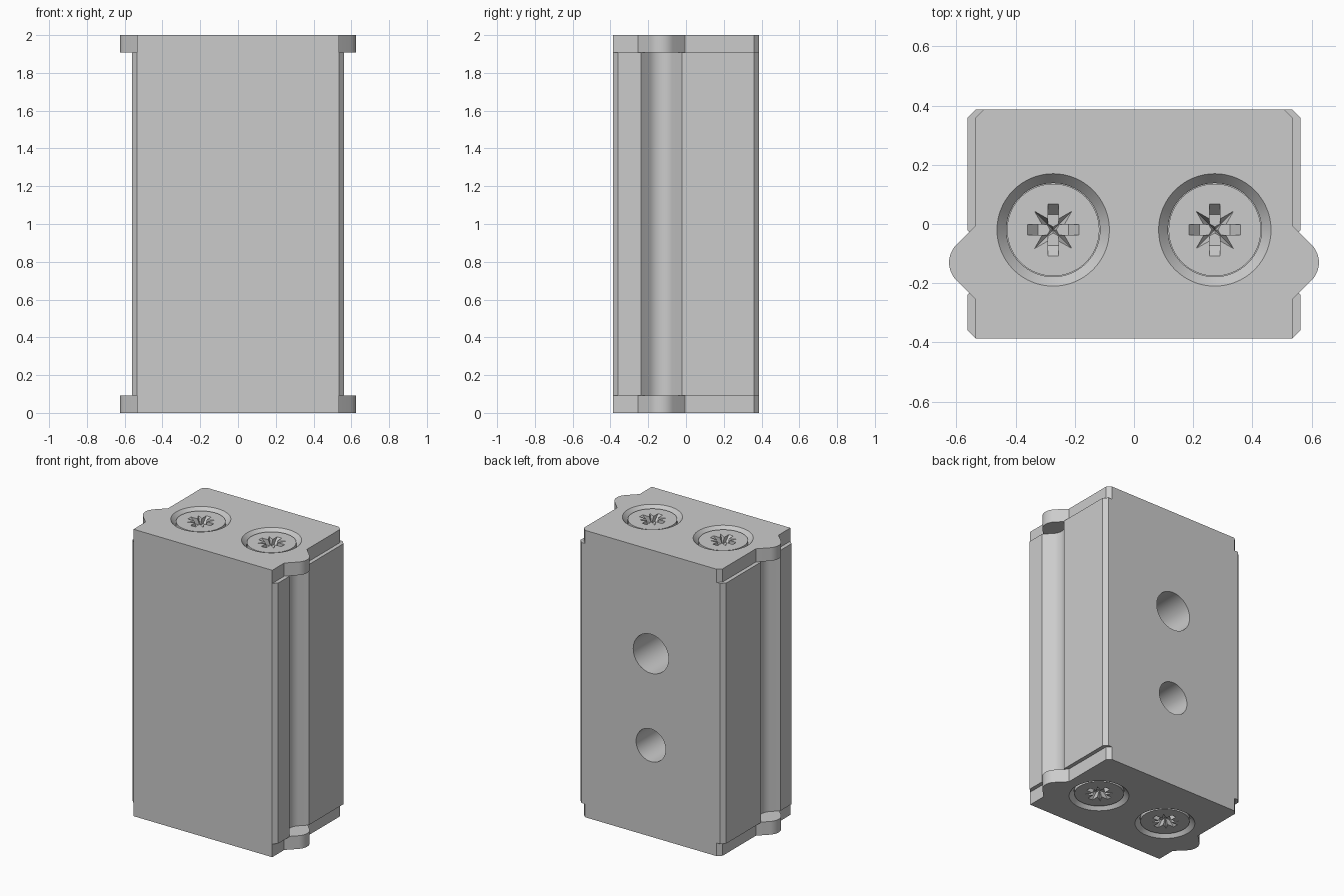
import bpy, bmesh, math
from mathutils import Matrix

if "Cube" in bpy.data.objects:
    bpy.data.objects.remove(bpy.data.objects["Cube"])

grey = bpy.data.materials.new("plain_grey")
grey.use_nodes = True
grey.diffuse_color = (0.6, 0.6, 0.6, 1)
grey.node_tree.nodes["Principled BSDF"].inputs["Base Color"].default_value = (0.6, 0.6, 0.6, 1)


def finish(name, bm):
    bmesh.ops.recalc_face_normals(bm, faces=bm.faces)
    mesh = bpy.data.meshes.new(name)
    bm.to_mesh(mesh)
    bm.free()
    mesh.materials.append(grey)
    obj = bpy.data.objects.new(name, mesh)
    bpy.context.collection.objects.link(obj)
    return obj


def prism(name, outline, z0, z1):
    """Extrude an outline in the xy plane from z0 to z1."""
    bm = bmesh.new()
    face = bm.faces.new([bm.verts.new((x, y, z0)) for x, y in outline])
    new = bmesh.ops.extrude_face_region(bm, geom=[face])["geom"]
    verts = [g for g in new if isinstance(g, bmesh.types.BMVert)]
    bmesh.ops.translate(bm, verts=verts, vec=(0, 0, z1 - z0))
    return finish(name, bm)


def lathe(name, profile, segments=64):
    """Turn a closed (radius, z) profile that starts and ends on the axis."""
    bm = bmesh.new()
    verts = [bm.verts.new((r, 0, z)) for r, z in profile]
    edges = [bm.edges.new(pair) for pair in zip(verts, verts[1:])]
    bmesh.ops.spin(bm, geom=verts + edges, axis=(0, 0, 1), cent=(0, 0, 0),
                   angle=math.tau, steps=segments)
    bmesh.ops.remove_doubles(bm, verts=bm.verts, dist=1e-5)
    return finish(name, bm)


def cut(obj, cutter):
    mod = obj.modifiers.new("cut", "BOOLEAN")
    mod.operation = "DIFFERENCE"
    mod.solver = "EXACT"
    mod.object = cutter
    bpy.context.view_layer.update()
    graph = bpy.context.evaluated_depsgraph_get()
    mesh = bpy.data.meshes.new_from_object(obj.evaluated_get(graph))
    obj.modifiers.clear()
    obj.data = mesh
    bpy.data.objects.remove(cutter)


def smooth(obj):
    bpy.ops.object.select_all(action="DESELECT")
    obj.select_set(True)
    bpy.context.view_layer.objects.active = obj
    bpy.ops.object.shade_smooth_by_angle(angle=math.radians(30))


def ridge(x, yc, half, sign):
    """45 degree flanks with a rounded crest; sign -1 makes a groove."""
    r, chord = 0.085, 0.06
    points = [(x, yc - half)]
    for i in range(13):
        a = math.radians(-45 + 90 * i / 12)
        rise = half - chord + r * (math.cos(a) - math.cos(math.pi / 4))
        points.append((x + sign * rise, yc + r * math.sin(a)))
    return points + [(x, yc + half)]


def both_sides(right):
    return right + [(-x, y) for x, y in reversed(right)]


# Body with chamfered corners and a rounded groove down each side
BACK = 0.387
body = prism("body", both_sides(
    [(0.535, -BACK), (0.562, -0.36)] + ridge(0.562, -0.13, 0.108, -1)
    + [(0.562, 0.36), (0.535, BACK)]), 0.092, 1.908)

# Two blind round holes in the back
for z, radius in ((1.275, 0.136), (0.637, 0.114)):
    drill = lathe("drill", [(0, 0), (radius, 0), (radius, 0.6), (0, 0.6)])
    drill.matrix_world = Matrix.Translation((0, -0.1, z)) @ Matrix.Rotation(-math.pi / 2, 4, "X")
    cut(body, drill)
smooth(body)

# End plate with rounded ears
plate = prism("top_plate", both_sides(
    [(0.535, -BACK)] + ridge(0.535, -0.13, 0.125, 1)
    + [(0.535, 0.36), (0.508, BACK)]), 1.908, 2.0)

# Screw head with a cross recess and a diagonal star
SCREW_X, SCREW_Y, HEAD = 0.273, -0.02, 1.985
screw = lathe("top_left_screw", [(0, 1.9), (0.156, 1.9), (0.156, HEAD), (0, HEAD)])
for turn in (0, math.pi / 2):
    bm = bmesh.new()
    bmesh.ops.create_cube(bm, size=1)
    for v in bm.verts:
        v.co.x *= 0.104 if v.co.z < 0 else 0.18
        v.co.y *= 0.036
        v.co.z = HEAD - 0.04 if v.co.z < 0 else HEAD + 0.003
    bmesh.ops.rotate(bm, verts=bm.verts, matrix=Matrix.Rotation(turn, 3, "Z"))
    cut(screw, finish("slot_cutter", bm))

bm = bmesh.new()
rim = []
for i in range(8):
    a, r = i * math.pi / 4, 0.092 if i % 2 else 0.028
    rim.append(bm.verts.new((r * math.cos(a), r * math.sin(a), HEAD + 0.002)))
apex = bm.verts.new((0, 0, HEAD - 0.065))
bm.faces.new(rim)
for i in range(8):
    bm.faces.new((rim[i], rim[i - 1], apex))
cut(screw, finish("star_cutter", bm))
smooth(screw)

# Countersunk screw holes through the plate
for side in (1, -1):
    sink = lathe("countersink", [(0, 1.85), (0.158, 1.85), (0.158, 1.963),
                                 (0.19, 2.0), (0.19, 2.05), (0, 2.05)])
    sink.location = (side * SCREW_X, SCREW_Y, 0)
    cut(plate, sink)
smooth(plate)


def copy(obj, name):
    new = obj.copy()
    new.name = name
    bpy.context.collection.objects.link(new)
    return new


def flip(obj):
    obj.rotation_euler.y = math.pi
    obj.location.z = 2.0


# Repeat the plate and screws at both ends
flip(copy(plate, "bottom_plate"))
screw.location = (SCREW_X, SCREW_Y, 0)
copy(screw, "top_right_screw").location.x = -SCREW_X
for label, side in (("left", 1), ("right", -1)):
    lower = copy(screw, f"bottom_{label}_screw")
    lower.location.x = side * SCREW_X
    flip(lower)
